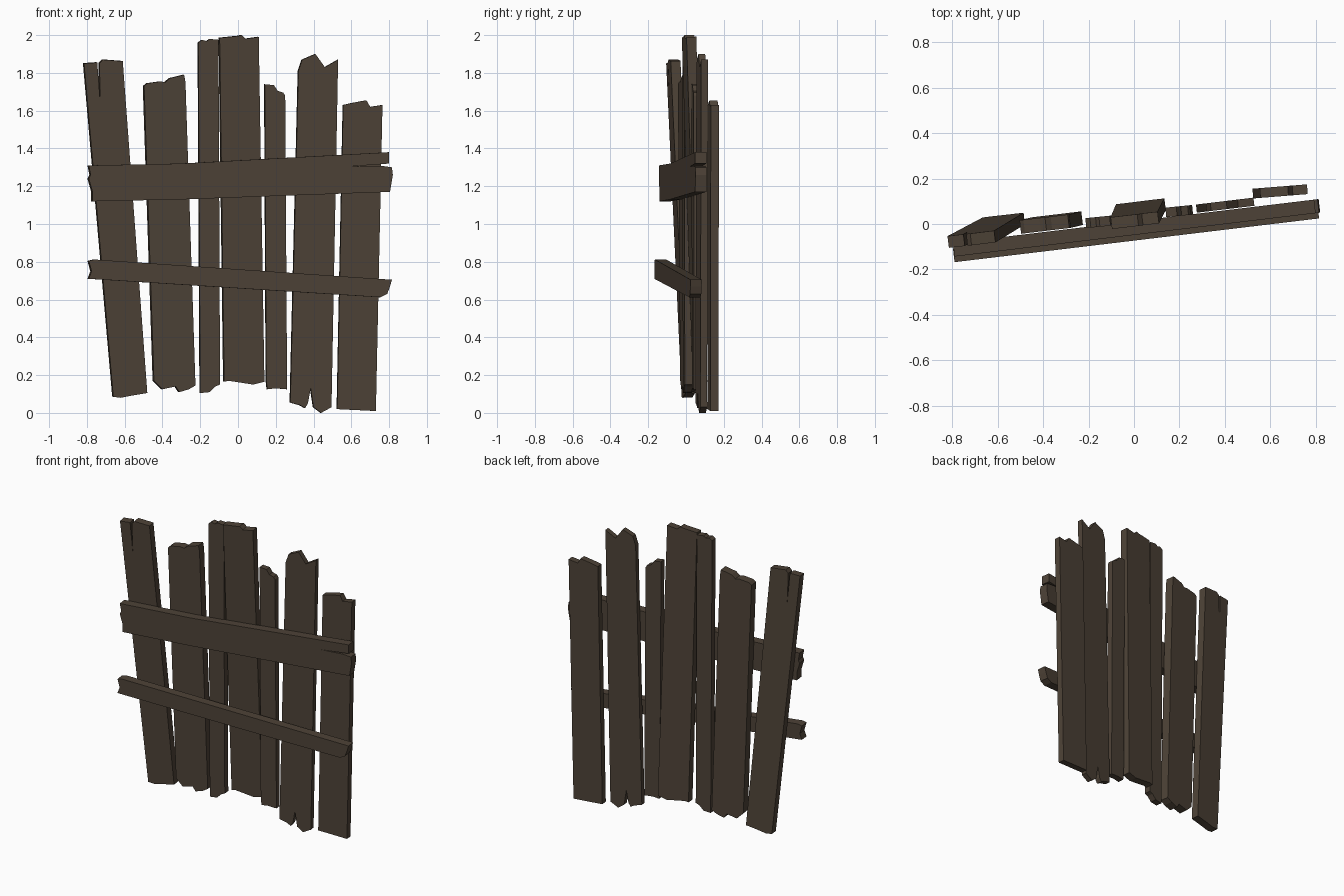
import bpy, bmesh
from mathutils import Vector

wood = bpy.data.materials.new("dark weathered wood")
wood.diffuse_color = (0.075, 0.055, 0.038, 1)


def board(name, outline, y, slope, lean, thick):
    """Extrude a jagged front outline (x, z) lying on a slightly turned, leaning plane."""
    x0, z0 = outline[0]
    normal = Vector((-slope, 1, -lean)).normalized() * thick
    bm = bmesh.new()
    front = [bm.verts.new((x, y + slope * (x - x0) + lean * (z - z0), z)) for x, z in outline]
    back = [bm.verts.new(v.co + normal) for v in front]
    caps = [bm.faces.new(front), bm.faces.new(back[::-1])]
    n = len(front)
    for i in range(n):
        j = (i + 1) % n
        bm.faces.new((front[j], front[i], back[i], back[j]))
    bmesh.ops.recalc_face_normals(bm, faces=bm.faces)
    bmesh.ops.triangulate(bm, faces=caps)
    mesh = bpy.data.meshes.new(name)
    bm.to_mesh(mesh)
    bm.free()
    mesh.materials.append(wood)
    obj = bpy.data.objects.new(name, mesh)
    bpy.context.collection.objects.link(obj)


# Upright planks, left to right: broken top edge, then broken bottom edge
board("plank_1",
      [(-.815, 1.85), (-.745, 1.855), (-.73, 1.65), (-.733, 1.85), (-.715, 1.87), (-.61, 1.862),
       (-.48, .105), (-.56, .092), (-.62, .08), (-.66, .085)],
      -.105, .12, -.036, .052)
board("plank_2",
      [(-.497, 1.73), (-.48, 1.745), (-.41, 1.755), (-.385, 1.75), (-.36, 1.772), (-.285, 1.79),
       (-.278, 1.75), (-.225, .145), (-.26, .125), (-.31, .11), (-.33, .14), (-.4, .125),
       (-.445, .17)],
      -.043, .12, -.004, .06)
board("plank_3",
      [(-.21, 1.96), (-.19, 1.975), (-.165, 1.968), (-.15, 1.98), (-.103, 1.975),
       (-.095, .15), (-.12, .14), (-.15, .11), (-.2, .105)],
      -.018, .1, 0, .044)
board("plank_4",
      [(-.097, 1.985), (0, 1.995), (.02, 2.0), (.04, 1.98), (.11, 1.99),
       (.14, .165), (.08, .15), (-.05, .17), (-.073, .165)],
      -.022, .12, -.03, .052)
board("plank_5",
      [(.142, 1.74), (.19, 1.735), (.21, 1.705), (.24, 1.695), (.25, 1.68),
       (.26, .125), (.2, .13), (.155, .125), (.15, .17)],
      .03, .1, 0, .042)
board("plank_6",
      [(.32, 1.81), (.34, 1.87), (.41, 1.9), (.46, 1.83), (.53, 1.87),
       (.495, .03), (.44, 0), (.4, .03), (.385, .13), (.37, .05), (.355, .025), (.33, .04),
       (.277, .055)],
      .055, .12, 0, .036)
board("plank_7",
      [(.557, 1.63), (.6, 1.64), (.68, 1.655), (.7, 1.62), (.765, 1.63), (.73, .01), (.525, .02)],
      .115, .08, 0, .043)

# Crossing rails on the front
board("upper_rail",
      [(-.79, 1.31), (-.3, 1.32), (.8, 1.38), (.8, 1.32), (.6, 1.305), (.76, 1.308), (.815, 1.3),
       (.82, 1.26), (.805, 1.17), (-.3, 1.13), (-.77, 1.12), (-.77, 1.17), (-.79, 1.24),
       (-.78, 1.26)],
      -.143, .12, 0, .06)
board("lower_rail",
      [(-.79, .805), (-.76, .812), (.815, .705), (.805, .67), (.79, .63), (.755, .612),
       (-.79, .71), (-.775, .75)],
      -.168, .12, 0, .06)
